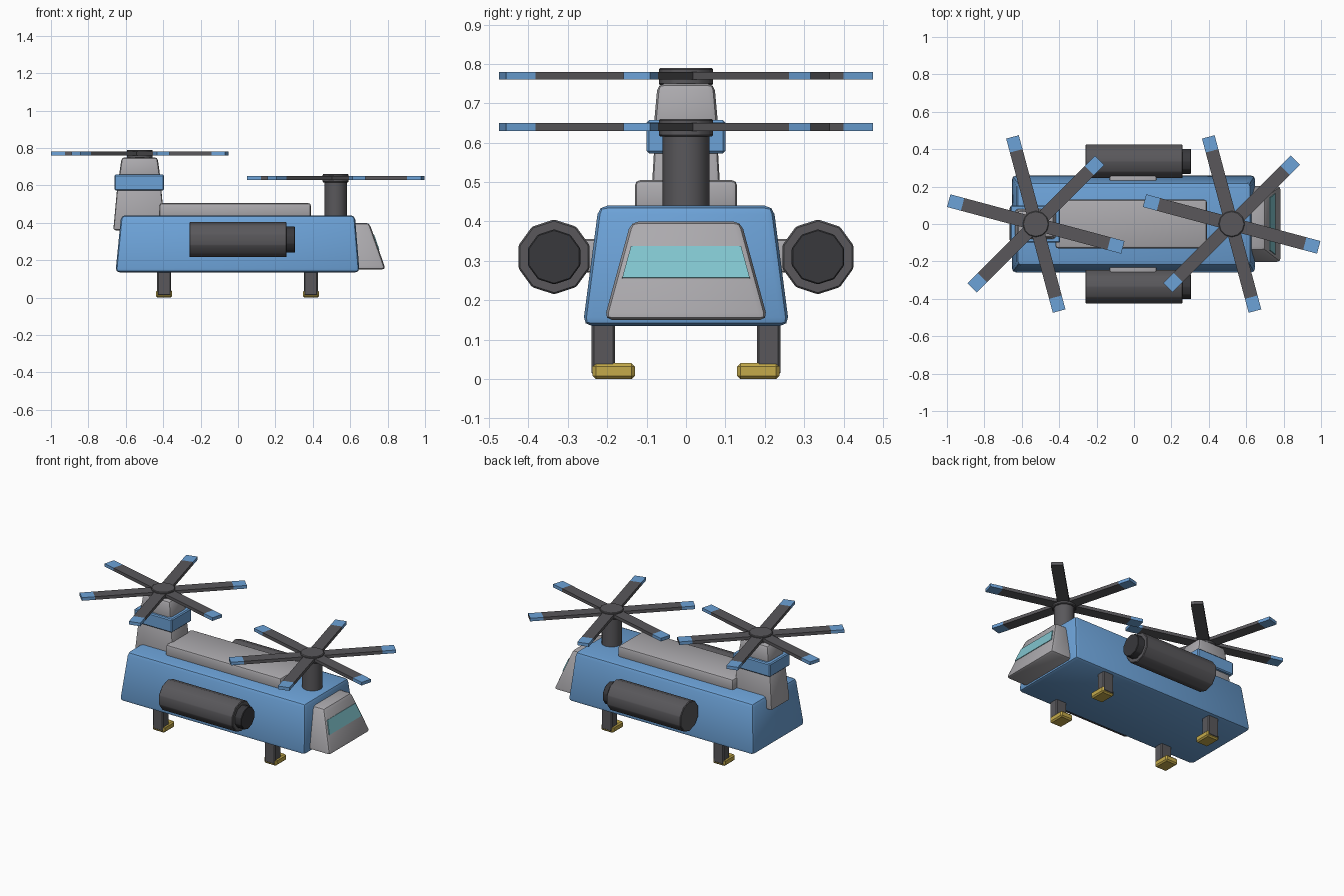
import bpy, bmesh, math
from mathutils import Matrix, Vector

cube = bpy.data.objects.get("Cube")
if cube:
    bpy.data.objects.remove(cube, do_unlink=True)


def material(name, r, g, b):
    m = bpy.data.materials.new(name)
    m.use_nodes = True
    m.diffuse_color = (r, g, b, 1)
    m.node_tree.nodes["Principled BSDF"].inputs["Base Color"].default_value = (r, g, b, 1)
    return m


BLUE = material("sky blue paint", 0.15, 0.36, 0.68)
LIGHT = material("light grey", 0.41, 0.40, 0.42)
DARK = material("dark grey metal", 0.10, 0.097, 0.105)
SOOT = material("soot black", 0.04, 0.04, 0.045)
GOLD = material("yellow feet", 0.55, 0.40, 0.07)
GLASS = material("cyan glass", 0.22, 0.56, 0.62)


def finish(name, bm, mats, bevel=0, segments=2):
    bmesh.ops.recalc_face_normals(bm, faces=bm.faces)
    if bevel:
        bmesh.ops.bevel(bm, geom=bm.edges[:], offset=bevel, segments=segments,
                        profile=0.5, affect='EDGES', clamp_overlap=True)
    mesh = bpy.data.meshes.new(name)
    bm.to_mesh(mesh)
    bm.free()
    for m in mats:
        mesh.materials.append(m)
    mesh.shade_smooth()
    mesh.set_sharp_from_angle(angle=math.radians(32))
    obj = bpy.data.objects.new(name, mesh)
    bpy.context.collection.objects.link(obj)
    return obj


def block(name, mat, z0, z1, low, high=None, bevel=0.0, segments=2):
    """Box between two heights; low and high are (x min, x max, y min, y max)."""
    bm = bmesh.new()
    rings = []
    for z, (xa, xb, ya, yb) in ((z0, low), (z1, high or low)):
        rings.append([bm.verts.new((x, y, z))
                      for x, y in ((xa, ya), (xb, ya), (xb, yb), (xa, yb))])
    bm.faces.new(rings[0])
    bm.faces.new(rings[1])
    for i in range(4):
        j = (i + 1) % 4
        bm.faces.new((rings[0][i], rings[0][j], rings[1][j], rings[1][i]))
    return finish(name, bm, [mat], bevel, segments)


def cylinder(name, mat, centre, radius, depth, sides, along_x=False, bevel=0.0):
    bm = bmesh.new()
    bmesh.ops.create_cone(bm, cap_ends=True, segments=sides,
                          radius1=radius, radius2=radius, depth=depth)
    if along_x:
        # Stand a corner on the y axis, then lay the tube along x
        turn = Matrix.Rotation(math.pi / 2, 4, 'Y') @ Matrix.Rotation(math.pi / 2, 4, 'Z')
        bmesh.ops.transform(bm, matrix=turn, verts=bm.verts)
    bmesh.ops.translate(bm, vec=centre, verts=bm.verts)
    return finish(name, bm, [mat], bevel, 1)


# Fuselage, roof spine and nose
block("fuselage", BLUE, 0.135, 0.44, (-0.655, 0.65, -0.262, 0.262),
      (-0.625, 0.625, -0.222, 0.222), 0.022)
block("roof_spine", LIGHT, 0.42, 0.505, (-0.42, 0.39, -0.13, 0.13), bevel=0.014)
block("cockpit", LIGHT, 0.15, 0.40, (0.56, 0.79, -0.208, 0.208),
      (0.56, 0.702, -0.14, 0.14), 0.02)

# Windscreen plate laid on the sloping nose
bm = bmesh.new()
front = lambda z: 0.79 - (z - 0.15) * 0.352
outline = [(-0.162, 0.255), (0.162, 0.255), (0.14, 0.335), (-0.14, 0.335)]
face = bm.faces.new([bm.verts.new((front(z) - 0.004, y, z)) for y, z in outline])
plate = bmesh.ops.extrude_face_region(bm, geom=[face])
bmesh.ops.translate(bm, vec=(0.007, 0, 0.002),
                    verts=[v for v in plate["geom"] if isinstance(v, bmesh.types.BMVert)])
finish("windscreen", bm, [GLASS])

# Rear rotor tower
block("tower_base", LIGHT, 0.36, 0.60, (-0.667, -0.39, -0.094, 0.094),
      (-0.645, -0.412, -0.08, 0.08), 0.012)
block("tower_band", BLUE, 0.573, 0.657, (-0.66, -0.395, -0.1, 0.1), bevel=0.006, segments=1)
block("tower_cap", LIGHT, 0.64, 0.75, (-0.638, -0.415, -0.082, 0.082),
      (-0.622, -0.43, -0.072, 0.072), 0.017)

# Front rotor mast
cylinder("front_mast", DARK, (0.522, 0, 0.52), 0.06, 0.22, 12)


def rotor(name, x, z):
    """Hub with six blue-tipped blades."""
    cylinder(name + "_hub", DARK, (x, 0, z - 0.002), 0.07, 0.044, 12, bevel=0.004)
    bm = bmesh.new()
    root, seam, tip, half, thick = 0.03, 0.405, 0.482, 0.035, 0.01
    for i in range(6):
        angle = math.radians(45 + 60 * i)
        made = bmesh.ops.create_cube(bm, size=1)["verts"]
        for v in made:
            v.co = Vector((tip if v.co.x > 0 else root,
                           math.copysign(half, v.co.y), math.copysign(thick, v.co.z)))
        faces = list({f for v in made for f in v.link_faces})
        edges = list({e for v in made for e in v.link_edges})
        cut = bmesh.ops.bisect_plane(bm, geom=made + edges + faces,
                                     plane_co=(seam, 0, 0), plane_no=(1, 0, 0))
        verts = {g for g in cut["geom"] if isinstance(g, bmesh.types.BMVert)} | set(made)
        verts |= {g for g in cut["geom_cut"] if isinstance(g, bmesh.types.BMVert)}
        for f in {f for v in verts for f in v.link_faces}:
            f.normal_update()
            painted = f.calc_center_median().x > seam + 0.01
            # The first blade is unpainted underneath and on its end
            bare = i == 0 and (f.normal.z < -0.5 or f.normal.x > 0.5)
            f.material_index = int(painted and not bare)
        bmesh.ops.rotate(bm, verts=list(verts), cent=(0, 0, 0),
                         matrix=Matrix.Rotation(angle, 3, 'Z'))
        bmesh.ops.translate(bm, vec=(x, 0, z), verts=list(verts))
    finish(name + "_blades", bm, [DARK, BLUE])


rotor("rear_rotor", -0.525, 0.77)
rotor("front_rotor", 0.522, 0.64)

# Engines, exhausts, pylons, legs and feet on both sides
for side, s in (("left", 1), ("right", -1)):
    y = 0.335 * s
    cylinder(side + "_engine", DARK, (0, y, 0.31), 0.095, 0.52, 10, True, 0.004)
    cylinder(side + "_exhaust", SOOT, (0.2725, y, 0.31), 0.07, 0.065, 10, True, 0.003)
    pylon = sorted((0.2 * s, 0.27 * s))
    block(side + "_pylon", LIGHT, 0.27, 0.355, (-0.13, 0.12, *pylon), bevel=0.01)
    for end, x in (("front", 0.39), ("rear", -0.395)):
        leg = sorted((0.18 * s, 0.24 * s))
        foot = sorted((0.13 * s, 0.237 * s))
        block(f"{end}_{side}_leg", DARK, 0.01, 0.16, (x - 0.037, x + 0.037, *leg),
              bevel=0.006, segments=1)
        block(f"{end}_{side}_foot", GOLD, 0, 0.04, (x - 0.043, x + 0.043, *foot),
              bevel=0.008, segments=1)
